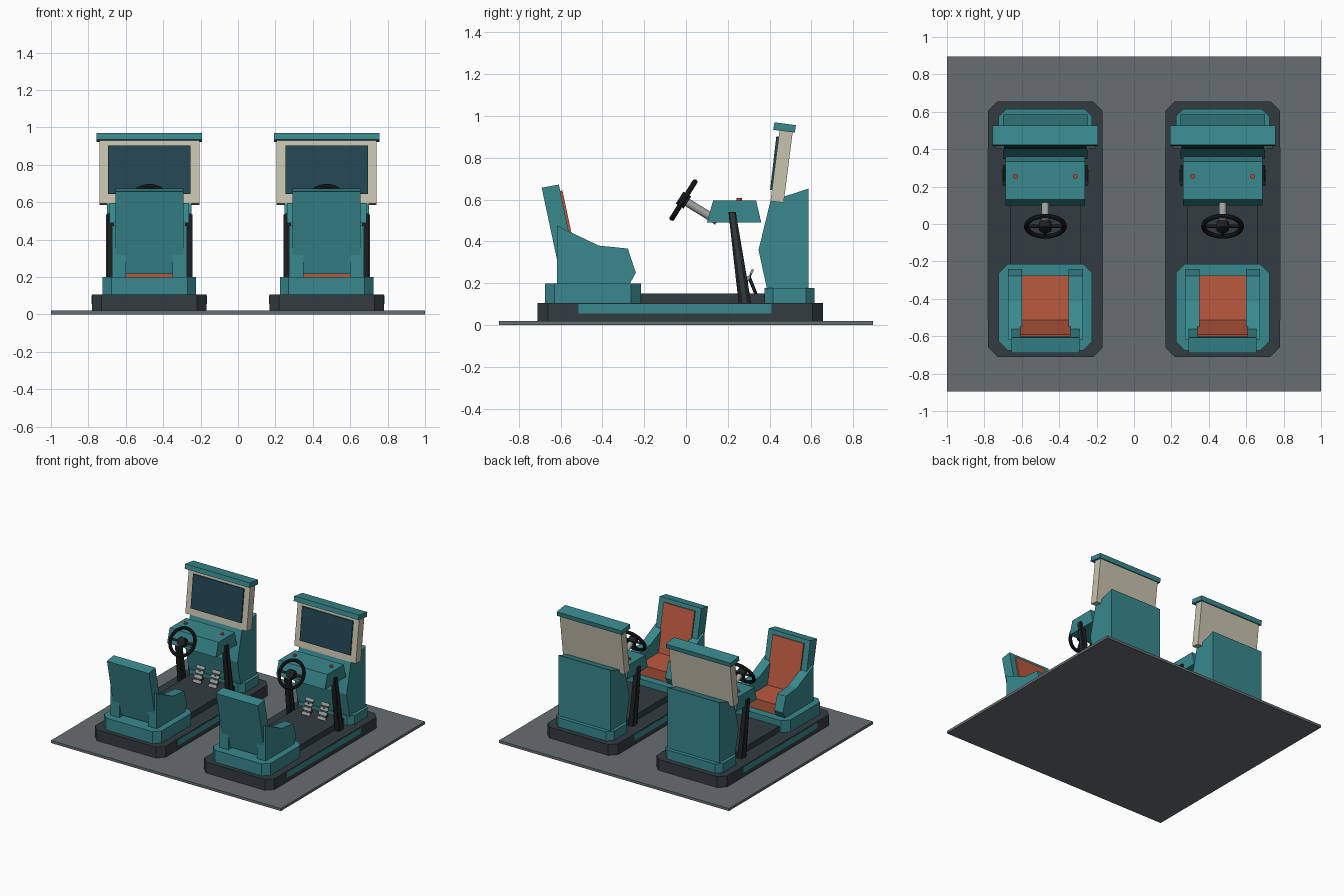
import bpy, bmesh
from math import radians, pi, sin, cos
from mathutils import Vector, Matrix

if "Cube" in bpy.data.objects:
    bpy.data.objects.remove(bpy.data.objects["Cube"])


def material(name, rgb):
    m = bpy.data.materials.new(name)
    m.diffuse_color = (*rgb, 1)
    m.use_nodes = True
    m.node_tree.nodes["Principled BSDF"].inputs["Base Color"].default_value = m.diffuse_color
    return m


TEAL = material("teal", (0.04, 0.25, 0.27))
DARK = material("charcoal", (0.033, 0.046, 0.052))
BLACK = material("rubber", (0.012, 0.014, 0.015))
ORANGE = material("orange", (0.50, 0.10, 0.05))
RED = material("button_red", (0.5, 0.06, 0.04))
CREAM = material("cream", (0.58, 0.55, 0.43))
GLASS = material("screen_glass", (0.017, 0.06, 0.085))
FLOOR = material("floor_grey", (0.136, 0.155, 0.16))
METAL = material("metal", (0.35, 0.36, 0.36))


def finish(name, bm, mat):
    bmesh.ops.recalc_face_normals(bm, faces=bm.faces)
    me = bpy.data.meshes.new(name)
    bm.to_mesh(me)
    bm.free()
    me.materials.append(mat)
    ob = bpy.data.objects.new(name, me)
    bpy.context.collection.objects.link(ob)
    return ob


def extrude(name, pts, offset, mat):
    bm = bmesh.new()
    face = bm.faces.new([bm.verts.new(p) for p in pts])
    ext = bmesh.ops.extrude_face_region(bm, geom=[face])
    verts = [v for v in ext["geom"] if isinstance(v, bmesh.types.BMVert)]
    bmesh.ops.translate(bm, verts=verts, vec=offset)
    return finish(name, bm, mat)


def side_profile(name, yz, x0, x1, mat):
    return extrude(name, [(x0, y, z) for y, z in yz], (x1 - x0, 0, 0), mat)


def box(name, x0, x1, y0, y1, z0, z1, mat):
    return side_profile(name, [(y0, z0), (y1, z0), (y1, z1), (y0, z1)], x0, x1, mat)


def plinth(name, cx, half, y0, y1, z0, z1, c, mat):
    # box with chamfered upright corners
    a, b = cx - half, cx + half
    pts = [(a + c, y0), (b - c, y0), (b, y0 + c), (b, y1 - c),
           (b - c, y1), (a + c, y1), (a, y1 - c), (a, y0 + c)]
    return extrude(name, [(x, y, z0) for x, y in pts], (0, 0, z1 - z0), mat)


def rod(name, p, q, r, mat, sides=20):
    p, q = Vector(p), Vector(q)
    d = q - p
    bm = bmesh.new()
    m = Matrix.Translation((p + q) / 2) @ d.to_track_quat('Z', 'Y').to_matrix().to_4x4()
    bmesh.ops.create_cone(bm, cap_ends=True, segments=sides, radius1=r, radius2=r,
                          depth=d.length, matrix=m)
    for f in bm.faces:
        f.smooth = len(f.verts) == 4
    return finish(name, bm, mat)


def steering_wheel(cx):
    c = Vector((cx, -0.012, 0.598))
    up = Vector((0, 0.53, 0.85)).normalized()
    axis = Vector((0, -0.85, 0.53)).normalized()
    bpy.ops.mesh.primitive_torus_add(major_segments=32, minor_segments=10, major_radius=0.102,
                                     minor_radius=0.013, location=c,
                                     rotation=axis.to_track_quat('Z', 'Y').to_euler())
    rim = bpy.context.object
    rim.name = "wheel_rim"
    rim.data.materials.append(BLACK)
    bpy.ops.object.shade_smooth_by_angle()
    rod("wheel_hub", c - axis * 0.022, c + axis * 0.022, 0.034, BLACK)
    for a in (0, pi, -pi / 2):
        d = Vector((1, 0, 0)) * cos(a) + up * sin(a)
        rod("wheel_spoke", c + d * 0.02, c + d * 0.1, 0.009, BLACK, 8)
    rod("steering_column", c - axis * 0.01, (cx, 0.15, 0.498), 0.02, METAL)


def game_unit(cx):
    # base platform, deck and side strips
    plinth("base_platform", cx, 0.306, -0.71, 0.655, 0.02, 0.106, 0.05, DARK)
    box("deck", cx - 0.187, cx + 0.187, -0.22, 0.40, 0.10, 0.152, DARK)
    for s in (-1, 1):
        x = sorted((cx + s * 0.29, cx + s * 0.309))
        box("side_strip", *x, -0.515, 0.41, 0.055, 0.1, TEAL)

    # seat
    plinth("seat_plinth", cx, 0.25, -0.675, -0.215, 0.1, 0.2, 0.047, TEAL)
    arm = [(-0.618, 0.19), (-0.618, 0.476), (-0.417, 0.38),
           (-0.278, 0.366), (-0.24, 0.25), (-0.273, 0.19)]
    for s in (-1, 1):
        side_profile("seat_side", arm, cx + s * 0.125, cx + s * 0.2, TEAL)
    side_profile("seat_back", [(-0.69, 0.657), (-0.608, 0.672), (-0.512, 0.215), (-0.596, 0.215)],
                 cx - 0.182, cx + 0.182, TEAL)
    side_profile("back_cushion", [(-0.612, 0.64), (-0.591, 0.644), (-0.507, 0.25), (-0.53, 0.25)],
                 cx - 0.135, cx + 0.135, ORANGE)
    box("seat_cushion", cx - 0.126, cx + 0.126, -0.56, -0.275, 0.19, 0.28, ORANGE)

    # dashboard, buttons and posts
    side_profile("dashboard", [(0.13, 0.597), (0.335, 0.597), (0.36, 0.49), (0.1, 0.49), (0.108, 0.52)],
                 cx - 0.212, cx + 0.212, TEAL)
    for s in (-1, 1):
        rod("button", (cx + s * 0.16, 0.255, 0.59), (cx + s * 0.16, 0.255, 0.608), 0.013, RED, 16)
        side_profile("post", [(0.203, 0.54), (0.238, 0.54), (0.313, 0.1), (0.252, 0.1)],
                     cx + s * 0.19, cx + s * 0.226, BLACK)
        side_profile("post_rib", [(0.212, 0.535), (0.228, 0.535), (0.292, 0.1), (0.272, 0.1)],
                     cx + s * 0.22, cx + s * 0.232, DARK)
        # pedals with slats
        px = cx + s * 0.068
        for i in range(4):
            y, z = 0.262 + i * 0.016, 0.165 + i * 0.031
            side_profile("pedal_slat", [(y - 0.004, z - 0.009), (y + 0.006, z - 0.013),
                                        (y + 0.014, z + 0.005), (y + 0.004, z + 0.009)],
                         px - 0.036, px + 0.036, METAL)
        side_profile("pedal_plate", [(0.257, 0.145), (0.265, 0.141), (0.325, 0.264), (0.317, 0.268)],
                     px - 0.03, px + 0.03, DARK)
        rod("pedal_arm", (px, 0.3, 0.235), (px, 0.338, 0.14), 0.008, BLACK, 8)
    steering_wheel(cx)

    # screen cabinet
    plinth("cabinet_plinth", cx, 0.25, 0.375, 0.615, 0.1, 0.178, 0.04, TEAL)
    side_profile("screen_cabinet", [(0.388, 0.17), (0.347, 0.36), (0.404, 0.593),
                                    (0.586, 0.653), (0.586, 0.17)], cx - 0.226, cx + 0.226, TEAL)
    side_profile("monitor_frame", [(0.404, 0.593), (0.467, 0.585), (0.511, 0.928), (0.448, 0.936)],
                 cx - 0.267, cx + 0.267, CREAM)
    side_profile("screen", [(0.402, 0.645), (0.42, 0.645), (0.452, 0.9), (0.432, 0.903)],
                 cx - 0.22, cx + 0.22, GLASS)
    side_profile("monitor_cap", [(0.423, 0.97), (0.526, 0.956), (0.52, 0.921), (0.417, 0.934)],
                 cx - 0.282, cx + 0.282, TEAL)


# floor mat and the two matching units
box("floor_mat", -1, 1, -0.895, 0.895, 0, 0.02, FLOOR)
for x in (-0.474, 0.474):
    game_unit(x)
